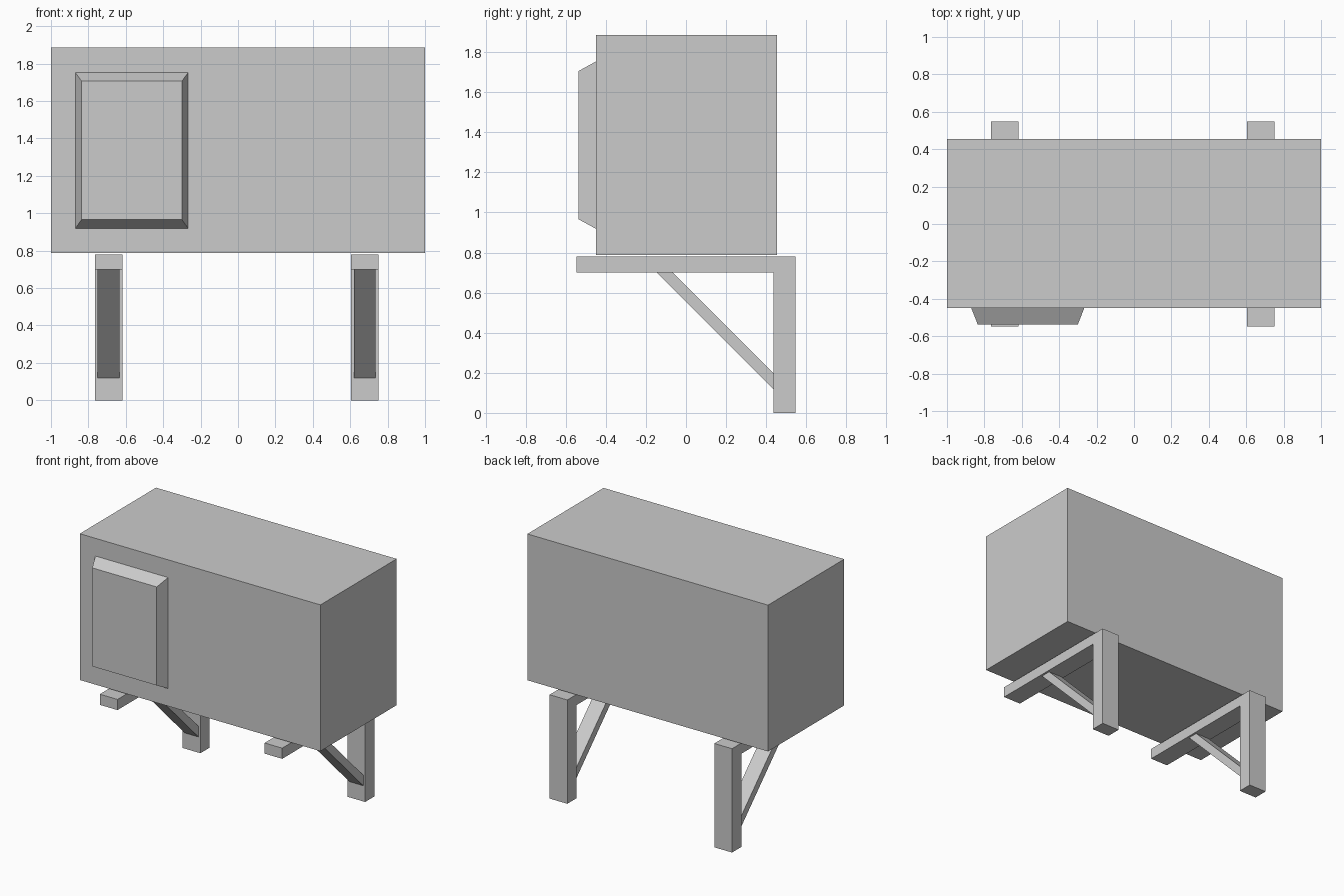
import bpy, bmesh

if "Cube" in bpy.data.objects:
    bpy.data.objects.remove(bpy.data.objects["Cube"])


def make_object(name, bm):
    bmesh.ops.recalc_face_normals(bm, faces=bm.faces)
    mesh = bpy.data.meshes.new(name)
    bm.to_mesh(mesh)
    bm.free()
    obj = bpy.data.objects.new(name, mesh)
    bpy.context.collection.objects.link(obj)
    return obj


def extrude_x(name, profile, x, width):
    """Extrude a closed (y, z) profile along x, centred on x."""
    bm = bmesh.new()
    face = bm.faces.new([bm.verts.new((x - width / 2, y, z)) for y, z in profile])
    ext = bmesh.ops.extrude_face_region(bm, geom=[face])
    moved = [g for g in ext["geom"] if isinstance(g, bmesh.types.BMVert)]
    bmesh.ops.translate(bm, verts=moved, vec=(width, 0, 0))
    return make_object(name, bm)


# Main cabinet
extrude_x("cabinet_body",
          [(-0.45, 0.787), (0.455, 0.787), (0.455, 1.886), (-0.45, 1.886)], 0, 2.0)

# Bevelled front cover: wide back tapering to a smaller front face
bm = bmesh.new()
bmesh.ops.create_cube(bm, size=1)
for v in bm.verts:
    front = v.co.y < 0
    half_x, half_z = (0.268, 0.370) if front else (0.302, 0.417)
    v.co = (-0.568 + (half_x if v.co.x > 0 else -half_x),
            -0.536 if front else -0.45,
            1.336 + (half_z if v.co.z > 0 else -half_z))
make_object("front_cover", bm)

# Two support brackets: L-shaped arm and post, plus a diagonal brace
bracket = [(-0.547, 0.70), (0.437, 0.70), (0.437, 0), (0.547, 0),
           (0.547, 0.78), (-0.547, 0.78)]
brace = [(-0.145, 0.70), (0.437, 0.118), (0.437, 0.198), (-0.065, 0.70)]
for side, x in (("left", -0.692), ("right", 0.677)):
    extrude_x(side + "_bracket", bracket, x, 0.147)
    extrude_x(side + "_brace", brace, x, 0.116)
